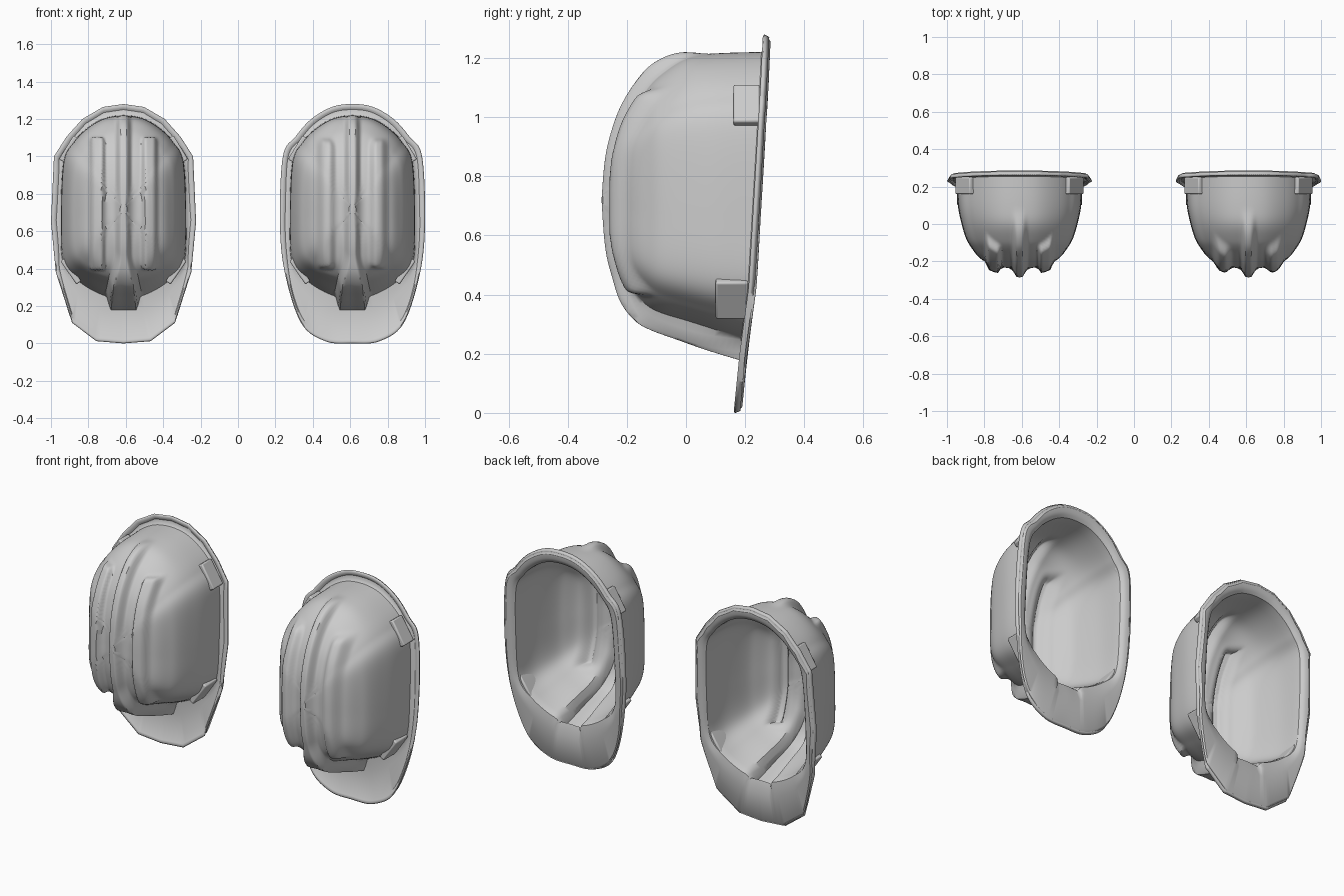
import bpy, bmesh, math
from mathutils import Vector, Matrix

if "Cube" in bpy.data.objects:
    bpy.data.objects.remove(bpy.data.objects["Cube"])

# half outlines (x, z) of brim edge and of dome base
BRIM = [(0, 1.28), (.11, 1.264), (.22, 1.20), (.305, 1.105), (.372, 1.0), (.388, .65),
        (.362, .38), (.275, .11), (.145, .012), (0, 0)]
BASE = [(0, 1.22), (.1, 1.205), (.19, 1.155), (.265, 1.08), (.322, .97), (.335, .67),
        (.322, .43), (.23, .325), (.1, .255), (0, .25)]
# dome levels: depth y, then radius factors towards top, side, bottom
LEVELS = [(.1, .99, .985, .94), (0, .96, .925, .87), (-.08, .86, .85, .82), (-.13, .76, .76, .77),
          (-.18, .6, .64, .66), (-.21, .44, .49, .51), (-.23, .26, .3, .32), (-.24, .012, .012, .012)]
RIM = [(0, .165), (.2, .185), (.42, .215), (1.1, .255), (1.28, .264)]
CZ = .72


def ss(a, b, v):
    t = max(0, min(1, (v - a) / (b - a)))
    return t * t * (3 - 2 * t)


def catmull(pts, n, closed, smooth=True):
    out, m = [], len(pts)
    pts = [Vector(p) for p in pts]
    for i in range(m if closed else m - 1):
        idx = [(i + k) % m if closed else max(0, min(m - 1, i + k)) for k in (-1, 0, 1, 2)]
        a, b, c, d = (pts[j] for j in idx)
        for k in range(n):
            t = k / n
            if smooth:
                out.append(.5 * (2 * b + (c - a) * t + (2 * a - 5 * b + 4 * c - d) * t * t
                                 + (3 * b - a - 3 * c + d) * t ** 3))
            else:
                out.append(b.lerp(c, t))
    if not closed:
        out.append(pts[-1])
    return out


def outline(half, smooth):
    return catmull(half + [(-x, z) for x, z in half[-2:0:-1]], 10, True, smooth)


def rim_y(z):
    for (z0, y0), (z1, y1) in zip(RIM, RIM[1:]):
        if z <= z1:
            return y0 + (y1 - y0) * (z - z0) / (z1 - z0)
    return RIM[-1][1]


def ridges(p, edge):
    # raised centre rib widening into the front block, and two side ribs
    x, z = abs(p.x), p.z
    low = ss(.5, .27, z)
    w = .03 + .055 * low
    fade = 1 - ss(-.1, .09, p.y) if z > CZ else 1
    h = (.045 + .025 * low) * fade * (1 - ss(w - .018, w + .018 - .01 * low, x))
    side = .036 * (1 - ss(.035 - edge, .035 + edge, abs(x - .14)))
    side *= ss(.39, .39 + 2 * edge, z) * (1 - ss(1.11 - 3 * edge, 1.11, z))
    d = Vector((0, p.y - .2, z - CZ))
    return p + d.normalized() * max(h, side)


def shell(name, cx, smooth_brim, edge):
    rim, base = outline(BRIM, smooth_brim), outline(BASE, True)
    n = len(rim)
    cols = []
    for o, b in zip(rim, base):
        inward = (b - o).normalized()
        lip = [(o, 0), (o + inward * .008, -.004), (o + inward * .02, -.003), (o + inward * .03, .004),
               (o.lerp(b, .72), .003), (o.lerp(b, .9), -.002)]
        col = [Vector((q.x, rim_y(q.y) + dy, q.y)) for q, dy in lip]
        r = b - Vector((0, CZ))
        c2 = (r.y / (.5 if r.y > 0 else .47)) ** 2
        c2 = min(1, c2 / (c2 + (r.x / .335) ** 2))
        prof = [(rim_y(b.y) - .006, 1)]
        for y, t, s, l in LEVELS:
            prof.append((y, s * (1 - c2) + (t if r.y > 0 else l) * c2))
        for y, f in catmull(prof, 5, False):
            col.append(ridges(Vector((r.x * f, y, CZ + r.y * f)), edge))
        cols.append(col)
    bm = bmesh.new()
    grid = [[bm.verts.new(p) for p in col] for col in cols]
    for i in range(n):
        a, b = grid[i], grid[(i + 1) % n]
        for j in range(len(a) - 1):
            bm.faces.new((a[j], a[j + 1], b[j + 1], b[j]))
    cap = bm.faces.new([c[-1] for c in grid])
    bm.normal_update()
    if grid[0][-2].link_faces[0].normal.y > 0:
        bmesh.ops.reverse_faces(bm, faces=[f for f in bm.faces if f is not cap])
    bm.normal_update()
    if cap.normal.y > 0:
        cap.normal_flip()
    ob = finish(name, bm, (cx, 0, 0))
    mod = ob.modifiers.new("thickness", 'SOLIDIFY')
    mod.thickness, mod.offset = .02, -1
    smooth_shade(ob)


def finish(name, bm, loc):
    me = bpy.data.meshes.new(name)
    bm.to_mesh(me)
    bm.free()
    ob = bpy.data.objects.new(name, me)
    ob.location = loc
    bpy.context.collection.objects.link(ob)
    return ob


def smooth_shade(ob):
    bpy.ops.object.select_all(action='DESELECT')
    ob.select_set(True)
    bpy.context.view_layer.objects.active = ob
    bpy.ops.object.shade_smooth_by_angle(angle=math.radians(40))


def slot(name, cx, s, a, b, y0, y1):
    # accessory slot housing, outer face running from a to b
    a, b = Vector((a[0] * s, 0, a[1])), Vector((b[0] * s, 0, b[1]))
    u = (b - a).normalized()
    out = Vector((-u.z, 0, u.x))
    if out.x * s < 0:
        out = -out
    c = (a + b) / 2 - out * .016 + Vector((0, (y0 + y1) / 2, 0))
    m = Matrix((u, (0, 1, 0), out)).transposed().to_4x4()
    bm = bmesh.new()
    bmesh.ops.create_cube(bm, size=1)
    bmesh.ops.scale(bm, vec=((b - a).length, y1 - y0, .032), verts=bm.verts)
    bmesh.ops.transform(bm, matrix=Matrix.Translation(c) @ m, verts=bm.verts)
    bmesh.ops.recalc_face_normals(bm, faces=bm.faces)
    ob = finish(name, bm, (cx, 0, 0))
    bev = ob.modifiers.new("soft_edges", 'BEVEL')
    bev.width, bev.segments = .007, 2
    smooth_shade(ob)


# left helmet has an angular brim, right helmet a smooth one
for tag, cx, smooth_brim, edge in (("left", -.612, False, .014), ("right", .612, True, .024)):
    shell(tag + "_helmet_shell", cx, smooth_brim, edge)
    for s in (-1, 1):
        slot(tag + "_lower_slot", cx, s, (.337, .44), (.252, .315), .1, .21)
        slot(tag + "_upper_slot", cx, s, (.345, .985), (.267, 1.112), .16, .25)
